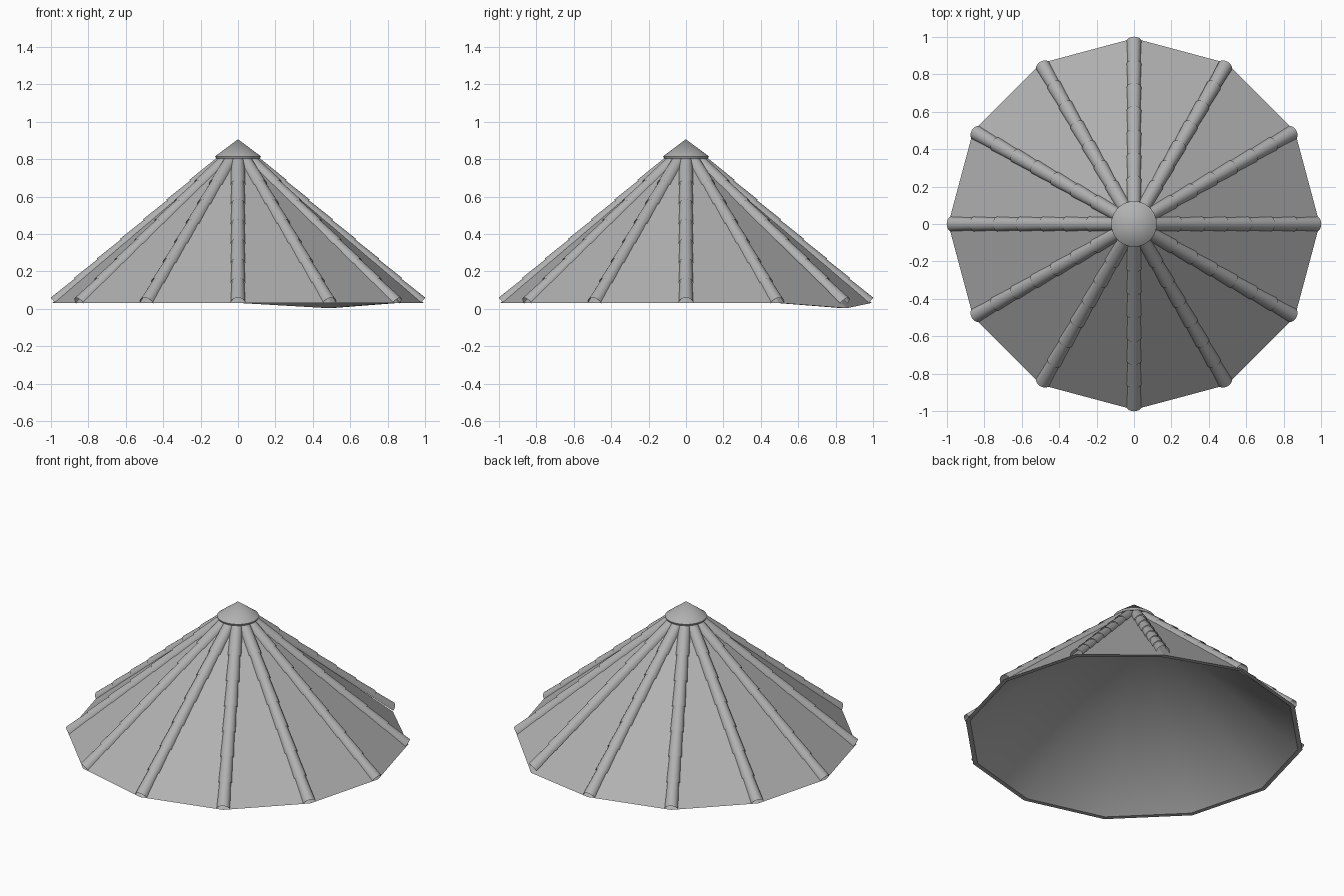
import bpy, bmesh, math
from mathutils import Matrix, Vector

if "Cube" in bpy.data.objects:
    bpy.data.objects.remove(bpy.data.objects["Cube"])

N = 12
R, Z_EAVE, Z_DIP, Z_TOP = 0.993, 0.031, 0.003, 0.874

grey = bpy.data.materials.new("dark_grey")
grey.diffuse_color = (0.44, 0.44, 0.44, 1)
grey.use_nodes = True
grey.node_tree.nodes["Principled BSDF"].inputs["Base Color"].default_value = grey.diffuse_color


def finish(bm, name):
    me = bpy.data.meshes.new(name)
    bm.to_mesh(me)
    bm.free()
    me.materials.append(grey)
    ob = bpy.data.objects.new(name, me)
    bpy.context.collection.objects.link(ob)
    return ob


def eave_ring(bm, r):
    # the corner at 60 degrees sags a little
    return [bm.verts.new((r * math.cos(k * math.tau / N), r * math.sin(k * math.tau / N),
                          Z_DIP if k == 2 else Z_EAVE)) for k in range(N)]


# twelve-sided roof shell: flat outside, smooth inside, flat rim
bm = bmesh.new()
outer, inner = eave_ring(bm, R), eave_ring(bm, R - 0.027)
top = bm.verts.new((0, 0, Z_TOP))
under = bm.verts.new((0, 0, Z_TOP - 0.024))
for k in range(N):
    j = (k + 1) % N
    bm.faces.new((outer[k], outer[j], top))
    bm.faces.new((inner[j], inner[k], under)).smooth = True
    bm.faces.new((outer[j], outer[k], inner[k], inner[j]))
    bm.edges.get((inner[k], inner[j])).smooth = False
finish(bm, "roof_shell")

# overlapping half-round ridge tiles, open at the ends, along every corner
SEG = 10
slope = Vector((-R, 0, Z_TOP - Z_EAVE)).normalized()
normal = Vector((slope.z, 0, -slope.x))
side = Vector((0, 1, 0))


def add_tile(bm, start, length, r0, r1, angle):
    turn = Matrix.Rotation(angle, 3, 'Z')
    arc = [math.pi * i / SEG for i in range(SEG + 1)]
    rings = []
    for dist, r in ((start, r0), (start + length, r1)):
        base = Vector((R, 0, Z_EAVE)) + slope * dist - normal * 0.013
        rings.append([bm.verts.new(turn @ (base + side * r * math.cos(t) + normal * r * math.sin(t)))
                      for t in arc])
    a, b = rings
    for i in range(SEG):
        bm.faces.new((b[i], b[i + 1], a[i + 1], a[i]))


bm = bmesh.new()
STEP = 0.162
for k in range(N):
    for t in range(7):
        length = STEP + (0.015 if t < 6 else 0.09)
        add_tile(bm, 0.012 + t * STEP, length, 0.04, 0.034, k * math.tau / N)
tiles = finish(bm, "ridge_tiles")

# round cap over the peak
bm = bmesh.new()
profile = [(0.001, 0.906), (0.122, 0.815), (0.117, 0.803), (0.001, 0.803)]
vs = [bm.verts.new((r, 0, z)) for r, z in profile]
edges = [bm.edges.new(p) for p in zip(vs, vs[1:])]
bmesh.ops.spin(bm, geom=vs + edges, cent=(0, 0, 0), axis=(0, 0, 1),
               angle=math.tau, steps=32, use_duplicate=False)
bmesh.ops.remove_doubles(bm, verts=bm.verts, dist=0.0025)
bmesh.ops.recalc_face_normals(bm, faces=bm.faces)
cap = finish(bm, "peak_cap")

# smooth round parts, keeping sharp edges
bpy.ops.object.select_all(action='DESELECT')
for ob in (tiles, cap):
    ob.select_set(True)
bpy.context.view_layer.objects.active = cap
bpy.ops.object.shade_smooth_by_angle(angle=math.radians(35))
